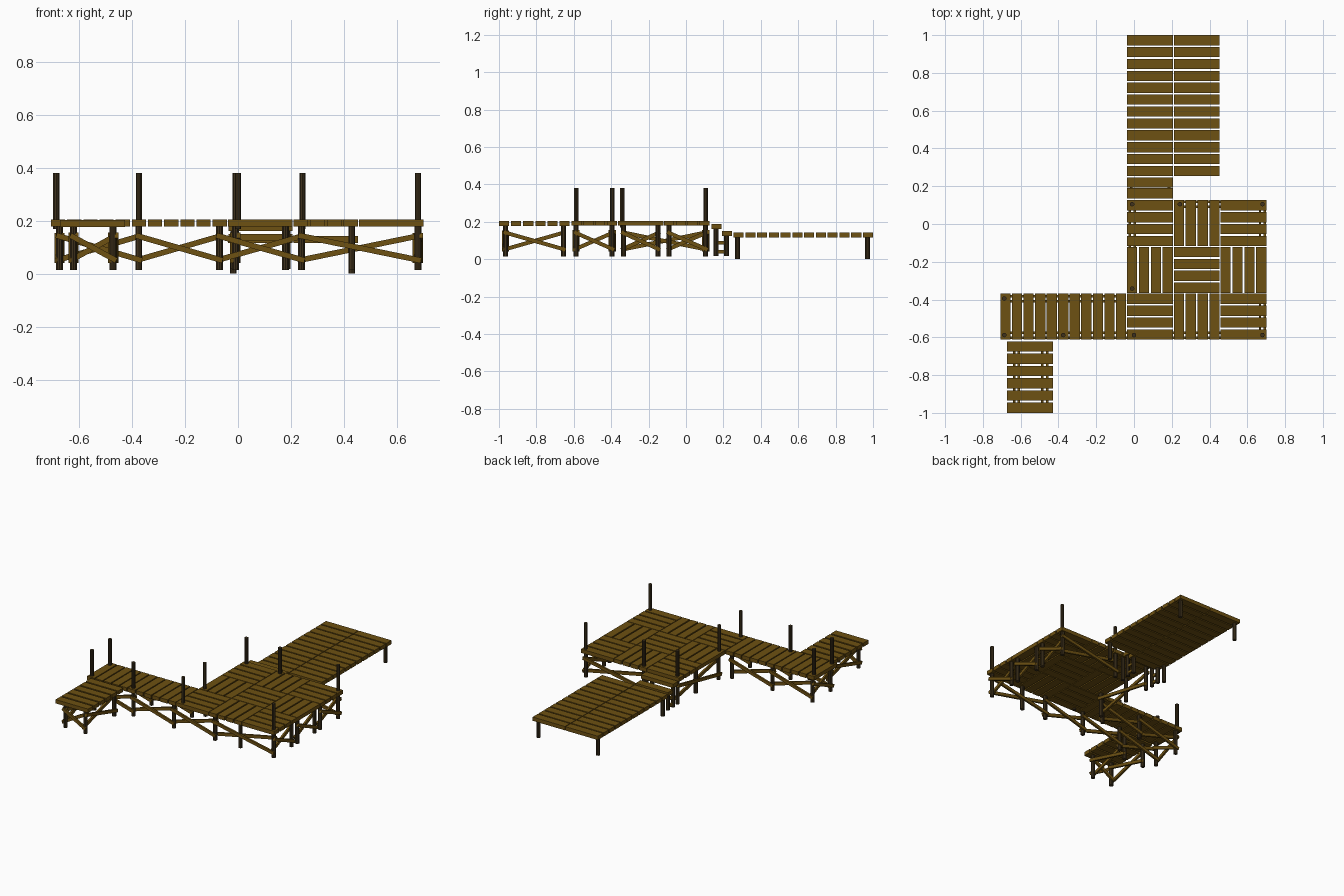
import bpy, math
from mathutils import Vector

if "Cube" in bpy.data.objects:
    bpy.data.objects.remove(bpy.data.objects["Cube"])


def material(name, color):
    m = bpy.data.materials.new(name)
    m.diffuse_color = color
    m.use_nodes = True
    m.node_tree.nodes["Principled BSDF"].inputs["Base Color"].default_value = m.diffuse_color
    return m


PLANK = material("plank_wood", (0.155, 0.082, 0.006, 1))
POST = material("post_wood", (0.050, 0.032, 0.012, 1))
TOP, THICK, LEG_Z, R = 0.205, 0.026, 0.015, 0.0135


def box(name, center, size, mat=PLANK):
    bpy.ops.mesh.primitive_cube_add(size=1, location=center)
    o = bpy.context.object
    o.name = name
    o.scale = size
    o.data.materials.append(mat)
    return o


def post(name, x, y, z0, z1, r=R):
    bpy.ops.mesh.primitive_cylinder_add(vertices=10, radius=r, depth=z1 - z0,
                                        location=(x, y, (z0 + z1) / 2))
    o = bpy.context.object
    o.name = name
    o.data.materials.append(POST)


def strip(name, x0, x1, y0, y1, n, along, top=TOP, width=0.054):
    """n parallel planks filling a rectangle, running along 'x' or 'y'."""
    span = (y1 - y0) if along == 'x' else (x1 - x0)
    pitch = (span - width) / (n - 1)
    z = top - THICK / 2
    for i in range(n):
        d = width / 2 + i * pitch
        if along == 'x':
            box(name, ((x0 + x1) / 2, y0 + d, z), (x1 - x0, width, THICK))
        else:
            box(name, (x0 + d, (y0 + y1) / 2, z), (width, y1 - y0, THICK))


def brace(a, b):
    a, b = Vector(a), Vector(b)
    d = b - a
    o = box("brace", (a + b) / 2, (d.length, 0.013, 0.021))
    o.rotation_euler = (0, -math.atan2(d.z, d.xy.length), math.atan2(d.y, d.x))


def cross(a, b, lo=0.05, hi=0.145):
    """X brace between two legs, one board on each side of them."""
    d = (Vector(b) - Vector(a)).normalized()
    s = Vector((-d.y, d.x)) * 0.013
    d = d * 0.012
    a, b = Vector(a) - d, Vector(b) + d
    brace((*(a + s), lo), (*(b + s), hi))
    brace((*(a - s), hi), (*(b - s), lo))


# main deck: 3 x 3 tiles with alternating plank direction
X0, Y0, T = -0.037, -0.612, 0.2475
for i in range(3):
    for j in range(3):
        x, y = X0 + i * T, Y0 + j * T
        strip("deck_plank", x, x + 0.243, y, y + 0.243, 4, 'x' if (i + j) % 2 == 0 else 'y')

# west and south walkways
strip("west_walkway_plank", -0.707, -0.042, -0.612, -0.368, 11, 'y')
strip("south_walkway_plank", -0.672, -0.428, -1.0, -0.622, 6, 'x', 0.203)

# low landing: two plank tiles side by side
for x in (X0, X0 + T):
    strip("landing_plank", x, x + 0.243, 0.254, 1.0, 12, 'x', 0.143)

# steps down to the landing
for k, (y, z) in enumerate(((0.163, 0.187), (0.219, 0.151))):
    box("step", (0.085, y, z - 0.013), (0.243, 0.054, 0.026))
    for x in (-0.015, 0.185):
        post("step_leg", x, y - 0.003, 0.018, z - 0.02)
for x in (-0.015, 0.185):
    for z in (0.04, 0.088):
        box("step_rung", (x, 0.188, z), (0.014, 0.07, 0.018))

# landing legs
for x in (-0.018, 0.43):
    for y in (0.275, 0.97):
        post("landing_leg", x, y, 0.0, 0.13)

# deck legs and braces
under = TOP - THICK + 0.005
FRONT, BACK, RIGHT, LEFT = -0.588, 0.105, 0.68, -0.01
legs = {(x, FRONT) for x in (-0.675, -0.375, -0.07, 0.24, 0.43, RIGHT)}
legs |= {(x, BACK) for x in (LEFT, 0.18, 0.24, RIGHT)}
legs |= {(x, -0.395) for x in (-0.675, -0.375, -0.07)}
legs |= {(RIGHT, y) for y in (-0.395, -0.335, -0.15, -0.09)}
legs |= {(LEFT, y) for y in (-0.335, -0.09)}
legs |= {(x, y) for x in (-0.622, -0.472) for y in (-0.965, -0.655)}
for x, y in sorted(legs):
    post("leg", x, y, LEG_Z, under)

for y in (FRONT, -0.395):
    cross((-0.675, y), (-0.375, y))
    cross((-0.375, y), (-0.07, y))
cross((-0.07, FRONT), (0.24, FRONT))
cross((0.24, FRONT), (RIGHT, FRONT))
cross((0.24, BACK), (RIGHT, BACK))
for a, b in ((FRONT, -0.395), (-0.335, -0.15), (-0.09, BACK)):
    cross((RIGHT, a), (RIGHT, b))
cross((LEFT, -0.335), (LEFT, BACK))
cross((-0.675, FRONT), (-0.675, -0.395))
for x in (-0.622, -0.472):
    cross((x, -0.965), (x, -0.655))
cross((-0.622, -0.965), (-0.472, -0.965))

# tall railing posts
for x, y in ((-0.687, -0.395), (-0.687, FRONT), (-0.375, FRONT), (0.0, FRONT), (RIGHT, FRONT),
             (-0.01, -0.342), (-0.01, BACK), (0.243, BACK), (RIGHT, BACK)):
    post("rail_post", x, y, 0.17, 0.38, 0.012)
